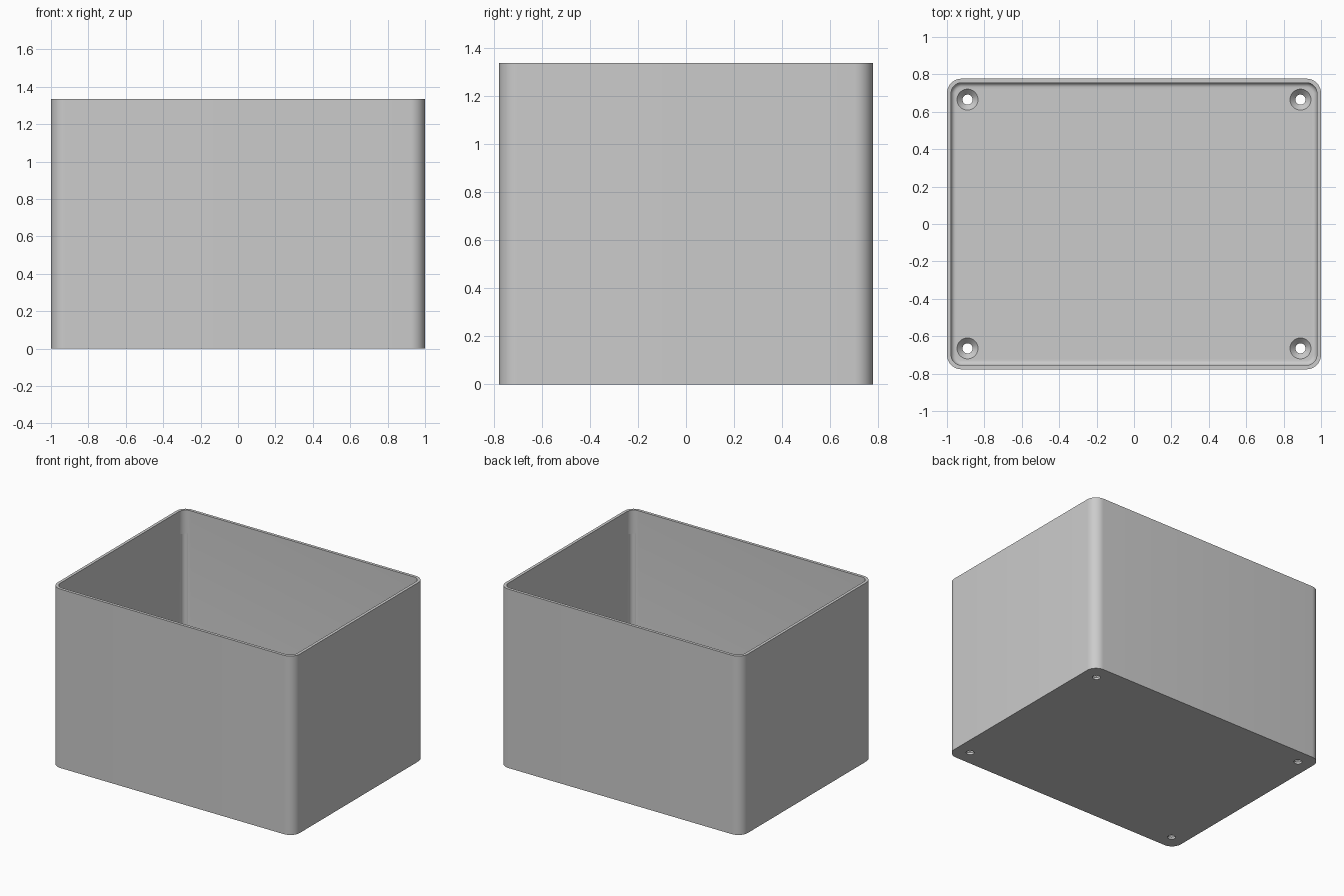
import bpy, bmesh, math

cube = bpy.data.objects.get("Cube")
if cube:
    bpy.data.objects.remove(cube, do_unlink=True)

HALF_X, HALF_Y, HEIGHT = 1.0, 0.777, 1.335
CORNER, WALL, FLOOR, FILLET = 0.078, 0.022, 0.045, 0.025

gray = bpy.data.materials.new("plain gray")
gray.use_nodes = True
gray.diffuse_color = (0.6, 0.6, 0.6, 1)
gray.node_tree.nodes["Principled BSDF"].inputs["Base Color"].default_value = (0.6, 0.6, 0.6, 1)


def loft(name, rings):
    """Closed solid through a stack of rings with equal point counts."""
    bm = bmesh.new()
    loops = [[bm.verts.new(p) for p in ring] for ring in rings]
    for low, high in zip(loops, loops[1:]):
        for i in range(len(low)):
            j = (i + 1) % len(low)
            bm.faces.new((low[i], low[j], high[j], high[i]))
    bm.faces.new(loops[0][::-1])
    bm.faces.new(loops[-1])
    bmesh.ops.recalc_face_normals(bm, faces=bm.faces)
    mesh = bpy.data.meshes.new(name)
    bm.to_mesh(mesh)
    bm.free()
    mesh.materials.append(gray)
    obj = bpy.data.objects.new(name, mesh)
    bpy.context.collection.objects.link(obj)
    return obj


def rounded_rect(inset, z, steps=10):
    r = CORNER - inset
    points = []
    for k, (sx, sy) in enumerate(((1, 1), (-1, 1), (-1, -1), (1, -1))):
        for s in range(steps + 1):
            a = math.pi / 2 * (k + s / steps)
            points.append((sx * (HALF_X - CORNER) + r * math.cos(a),
                           sy * (HALF_Y - CORNER) + r * math.sin(a), z))
    return points


def circle(x, y, r, z, n=40):
    return [(x + r * math.cos(math.tau * i / n), y + r * math.sin(math.tau * i / n), z)
            for i in range(n)]


# Open box: outer wall, rim, inner wall, filleted floor
sections = [(0, 0), (0, HEIGHT), (WALL, HEIGHT)]
for s in range(7):
    a = math.pi / 2 * s / 6
    sections.append((WALL + FILLET * (1 - math.cos(a)), FLOOR + FILLET * (1 - math.sin(a))))
box = loft("box", [rounded_rect(inset, z) for inset, z in sections])

# Countersunk screw holes and shallow corner relief grooves
cutters = []
for sx in (-1, 1):
    for sy in (-1, 1):
        x, y = sx * 0.89, sy * 0.665
        drill = [(0.027, -0.02), (0.027, 0.015), (0.056, FLOOR), (0.056, FLOOR + 0.02)]
        cutters.append(loft("screw_hole_cutter", [circle(x, y, r, z) for r, z in drill]))
        x, y = sx * 0.946, sy * 0.723
        cutters.append(loft("groove_cutter", [circle(x, y, 0.03, z) for z in (0.12, 1.16)]))

bpy.context.view_layer.objects.active = box
for cutter in cutters:
    cutter.hide_render = True
    mod = box.modifiers.new("cut", 'BOOLEAN')
    mod.operation = 'DIFFERENCE'
    mod.solver = 'EXACT'
    mod.object = cutter
    bpy.ops.object.modifier_apply(modifier=mod.name)
    bpy.data.objects.remove(cutter, do_unlink=True)

# Smooth corners with sharp rims
bpy.ops.object.select_all(action='DESELECT')
box.select_set(True)
bpy.ops.object.shade_smooth_by_angle(angle=math.radians(30))
